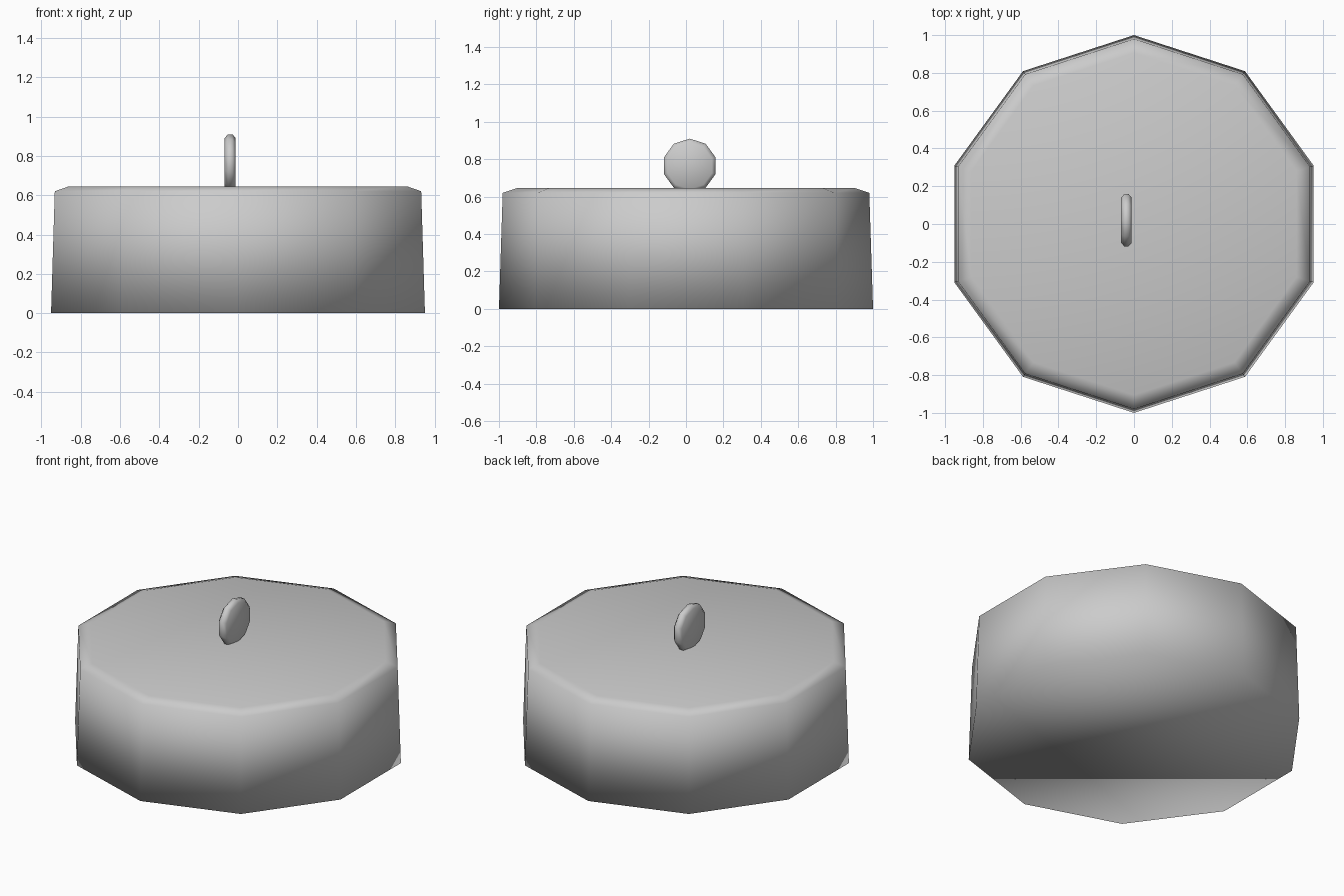
import bpy, math
from mathutils import Matrix, Vector

SIDES = 10

cube = bpy.data.objects.get("Cube")
if cube:
    bpy.data.objects.remove(cube, do_unlink=True)

grey = bpy.data.materials.new("plain grey")
grey.use_nodes = True
colour = (0.6, 0.6, 0.6, 1)
grey.diffuse_color = colour
grey.node_tree.nodes["Principled BSDF"].inputs["Base Color"].default_value = colour


def turned_solid(name, profile, matrix):
    """Stack ten-sided rings (radius, height), cap both ends and shade smooth."""
    verts, faces = [], []
    for radius, height in profile:
        for i in range(SIDES):
            a = math.pi / 2 + math.tau * i / SIDES
            verts.append(matrix @ Vector((radius * math.cos(a), radius * math.sin(a), height)))
    for r in range(len(profile) - 1):
        for i in range(SIDES):
            j = (i + 1) % SIDES
            low, high = r * SIDES, (r + 1) * SIDES
            faces.append((low + i, low + j, high + j, high + i))
    faces.append(tuple(reversed(range(SIDES))))
    faces.append(tuple(range(len(verts) - SIDES, len(verts))))
    mesh = bpy.data.meshes.new(name)
    mesh.from_pydata(verts, [], faces)
    mesh.materials.append(grey)
    for p in mesh.polygons:
        p.use_smooth = True
    mesh.update()
    obj = bpy.data.objects.new(name, mesh)
    bpy.context.collection.objects.link(obj)
    return obj


# Tapered body with a chamfered top rim
turned_solid("lid_body", [(1.0, 0), (0.98, 0.62), (0.905, 0.645)], Matrix.Identity(4))

# Upright disc handle: axis along x, one corner pointing up
upright = Matrix(((0, 0, 1, -0.04), (1, 0, 0, 0.02), (0, 1, 0, 0.765), (0, 0, 0, 1)))
turned_solid("disc_handle",
             [(0.125, -0.028), (0.145, -0.012), (0.145, 0.012), (0.125, 0.028)],
             upright)
